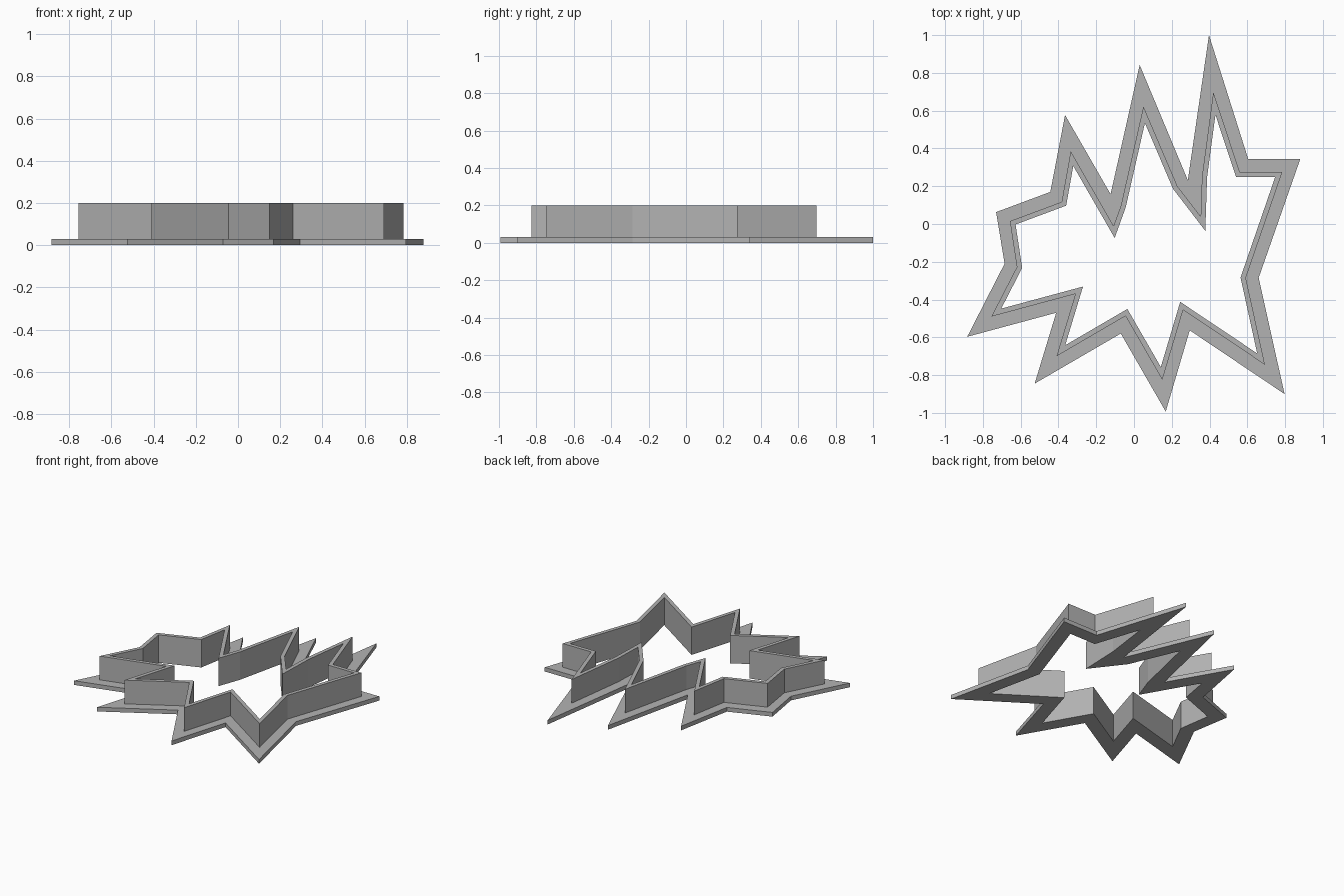
import bpy
from mathutils import Vector
from mathutils.geometry import intersect_line_line_2d, intersect_line_line

FLANGE_HEIGHT = 0.03
WALL_HEIGHT = 0.2
WALL_THICKNESS = 0.027

# Outer edge of the flange, clockwise from the tallest spike
flange_outline = [
    (0.397, 1.0), (0.605, 0.343), (0.88, 0.343), (0.66, -0.285),
    (0.797, -0.9), (0.295, -0.563), (0.168, -0.993), (-0.07, -0.58),
    (-0.526, -0.845), (-0.412, -0.47), (-0.883, -0.597), (-0.685, -0.21),
    (-0.73, 0.063), (-0.443, 0.17), (-0.365, 0.577), (-0.124, 0.158),
    (0.03, 0.842), (0.285, 0.232),
]

# Outer face of the upright wall, with extra bends in the two deep notches
wall_outline = [
    (0.42, 0.698), (0.56, 0.275), (0.785, 0.275), (0.592, -0.285),
    (0.693, -0.745), (0.26, -0.455), (0.15, -0.825), (-0.045, -0.487),
    (-0.41, -0.7), (-0.31, -0.37), (-0.755, -0.49), (-0.62, -0.228),
    (-0.657, 0.015), (-0.383, 0.117), (-0.335, 0.385), (-0.108, -0.01),
    (-0.07, 0.095), (0.05, 0.622), (0.23, 0.2), (0.353, 0.04), (0.36, 0.25),
]


def inset(points, distance):
    """Move every edge of a clockwise outline inwards and mitre the corners."""
    pts = [Vector(p) for p in points]
    result = []
    for i, corner in enumerate(pts):
        before = (corner - pts[i - 1]).normalized()
        after = (pts[(i + 1) % len(pts)] - corner).normalized()
        n1 = Vector((before.y, -before.x))
        n2 = Vector((after.y, -after.x))
        result.append(corner + (n1 + n2) * distance / (1 + n1.dot(n2)))
    return [tuple(p) for p in result]


def ring(name, outer, inner, height, material):
    """Extrude the band between two outlines up from the ground."""
    curve = bpy.data.curves.new(name, 'CURVE')
    curve.dimensions = '2D'
    curve.fill_mode = 'BOTH'
    curve.extrude = height / 2
    for outline in (outer, inner):
        spline = curve.splines.new('POLY')
        spline.points.add(len(outline) - 1)
        for point, (x, y) in zip(spline.points, outline):
            point.co = (x, y, 0, 1)
        spline.use_cyclic_u = True
    curve.materials.append(material)
    obj = bpy.data.objects.new(name, curve)
    bpy.context.collection.objects.link(obj)
    obj.location.z = height / 2
    # Turn the filled curve into a flat-shaded mesh
    bpy.ops.object.select_all(action='DESELECT')
    obj.select_set(True)
    bpy.context.view_layer.objects.active = obj
    bpy.ops.object.convert(target='MESH')
    bpy.ops.object.shade_flat()
    return obj


default_cube = bpy.data.objects.get("Cube")
if default_cube:
    bpy.data.objects.remove(default_cube)

# Plain grey for the whole cutter
grey = bpy.data.materials.new("plain_grey")
grey.use_nodes = True
colour = (0.45, 0.45, 0.45, 1)
grey.diffuse_color = colour
grey.node_tree.nodes["Principled BSDF"].inputs["Base Color"].default_value = colour

ring("base_flange", flange_outline, wall_outline, FLANGE_HEIGHT, grey)
ring("cutting_wall", wall_outline, inset(wall_outline, WALL_THICKNESS), WALL_HEIGHT, grey)
